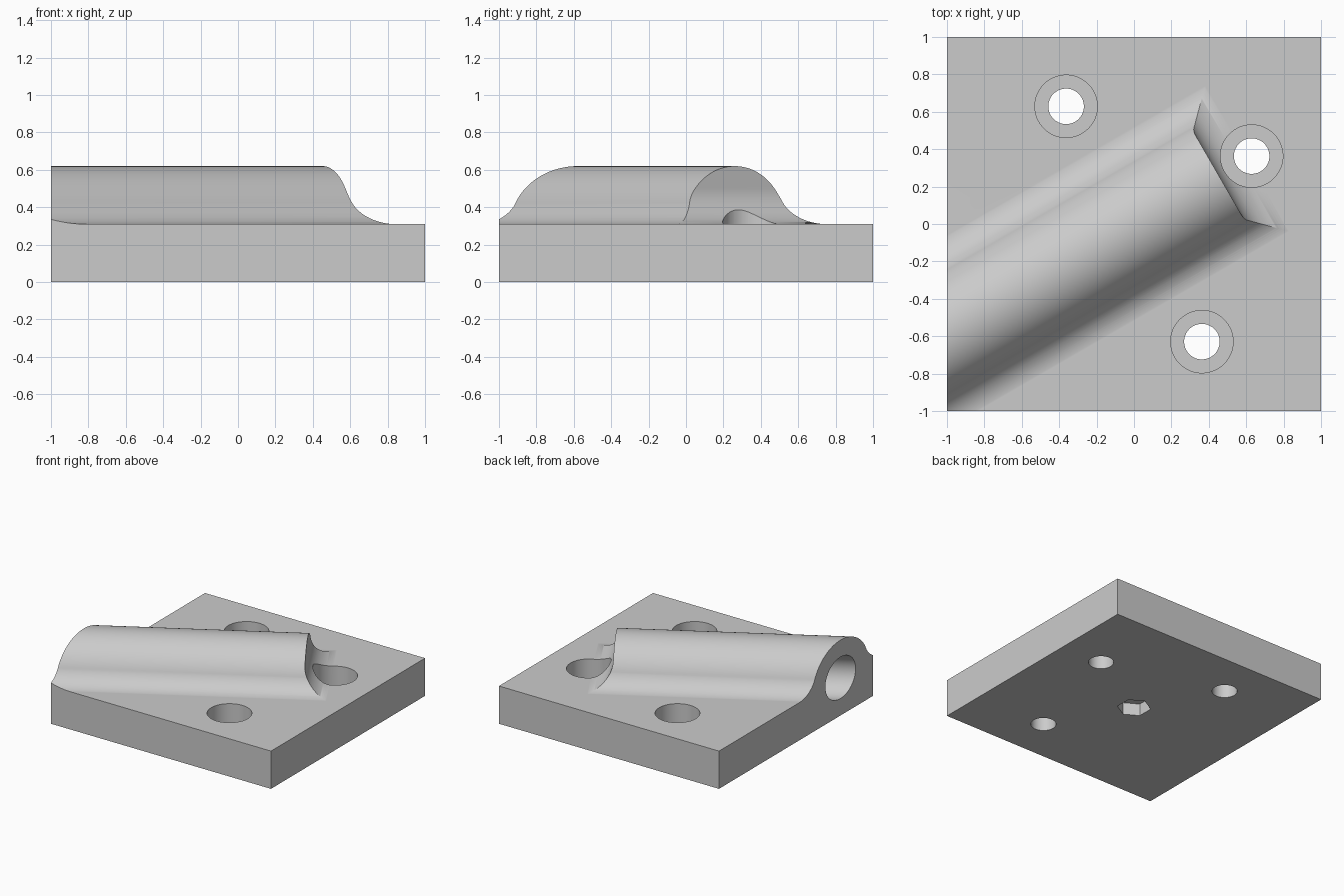
import bpy, bmesh, math
from mathutils import Matrix

if "Cube" in bpy.data.objects:
    bpy.data.objects.remove(bpy.data.objects["Cube"], do_unlink=True)

TOP = 0.31        # plate thickness and ridge axis height
RIDGE = 0.31      # ridge radius
FILLET = 0.19     # blend radius between ridge and plate
END = 0.522       # ridge end along its own axis
BORE = 0.17
SLANT = Matrix.Rotation(math.radians(30), 4, 'Z')


def arc(cx, cz, r, start, stop, n=24):
    angles = [math.radians(start + (stop - start) * i / n) for i in range(n + 1)]
    return [(cx + r * math.cos(a), cz + r * math.sin(a)) for a in angles]


def finish(name, bm, matrix):
    bmesh.ops.recalc_face_normals(bm, faces=bm.faces)
    bm.transform(matrix)
    mesh = bpy.data.meshes.new(name)
    bm.to_mesh(mesh)
    bm.free()
    obj = bpy.data.objects.new(name, mesh)
    bpy.context.collection.objects.link(obj)
    return obj


def prism(name, profile, place, along, matrix=SLANT):
    """Extrude a 2D profile; place maps profile points into space."""
    bm = bmesh.new()
    face = bm.faces.new([bm.verts.new(place(*p)) for p in profile])
    moved = bmesh.ops.extrude_face_region(bm, geom=[face])["geom"]
    bmesh.ops.translate(bm, vec=along,
                        verts=[g for g in moved if isinstance(g, bmesh.types.BMVert)])
    return finish(name, bm, matrix)


def box(name, half, z0, z1):
    square = [(-half, -half), (half, -half), (half, half), (-half, half)]
    return prism(name, square, lambda x, y: (x, y, z0), (0, 0, z1 - z0), Matrix())


def drill(name, r, z0, z1, x=0, y=0, sides=64):
    return prism(name, arc(0, 0, r, 0, 360, sides)[:-1],
                 lambda a, b: (x + a, y + b, z0), (0, 0, z1 - z0), Matrix())


def combine(obj, other, operation):
    mod = obj.modifiers.new("combine", 'BOOLEAN')
    mod.operation, mod.object, mod.solver = operation, other, 'EXACT'
    bpy.context.view_layer.objects.active = obj
    bpy.ops.object.modifier_apply(modifier=mod.name)
    bpy.data.objects.remove(other, do_unlink=True)


# Ridge cross-section: round crown blending outward into the plate
dip = TOP - 0.0005
reach = math.sqrt((RIDGE + FILLET) ** 2 - FILLET ** 2)
tilt = math.degrees(math.asin(FILLET / (RIDGE + FILLET)))
half = arc(reach, dip + FILLET, FILLET, 270, 180 + tilt, 20)
crown = arc(0, dip, RIDGE + 0.0005, tilt, 180 - tilt, 48)
left = [(-v, z) for v, z in reversed(half)]
section = [(reach, 0.1)] + half[:-1] + crown + left[1:] + [(-reach, 0.1)]
ridge = prism("ridge", section, lambda v, z: (-2.5, v, z), (4.5, 0, 0))

# Ridge end: upright wall with the same concave blend
foot = arc(END + FILLET, dip + FILLET, FILLET, 270, 180)
end = [(-3, 0.05), (END + FILLET, 0.05)] + foot + [(END, 1), (-3, 1)]
combine(ridge, prism("end_cutter", end, lambda u, z: (u, -2, z), (0, 4, 0)), 'INTERSECT')

# Plate joined with the ridge and trimmed square
block = box("mounting_block", 1.3, 0, TOP)
combine(block, ridge, 'UNION')
combine(block, box("trim", 1, -0.2, 1.2), 'INTERSECT')

# Blind bore along the ridge axis
combine(block, prism("bore_cutter", arc(0, TOP, BORE, 0, 360, 64)[:-1],
                     lambda v, z: (-2.5, v, z), (2.5 + 0.38, 0, 0)), 'DIFFERENCE')

# Counterbored screw holes
for x, y in ((-0.363, 0.629), (0.629, 0.363), (0.363, -0.629)):
    combine(block, drill("counterbore", 0.167, 0.12, 1, x, y), 'DIFFERENCE')
    combine(block, drill("screw_hole", 0.095, -0.2, 0.2, x, y), 'DIFFERENCE')

# Hexagonal nut pocket underneath
pocket = drill("nut_pocket", 0.127, -0.1, 0.1, sides=6)
pocket.data.transform(SLANT)
combine(block, pocket, 'DIFFERENCE')

# Single grey finish
grey = bpy.data.materials.new("plain_grey")
grey.use_nodes = True
colour = (0.6, 0.6, 0.6, 1)
grey.diffuse_color = colour
grey.node_tree.nodes["Principled BSDF"].inputs["Base Color"].default_value = colour
block.data.materials.clear()
block.data.materials.append(grey)
for poly in block.data.polygons:
    poly.material_index = 0

bpy.ops.object.select_all(action='DESELECT')
block.select_set(True)
bpy.context.view_layer.objects.active = block
bpy.ops.object.shade_smooth_by_angle(angle=math.radians(25))
weighted = block.modifiers.new("even_shading", 'WEIGHTED_NORMAL')
weighted.keep_sharp = True
